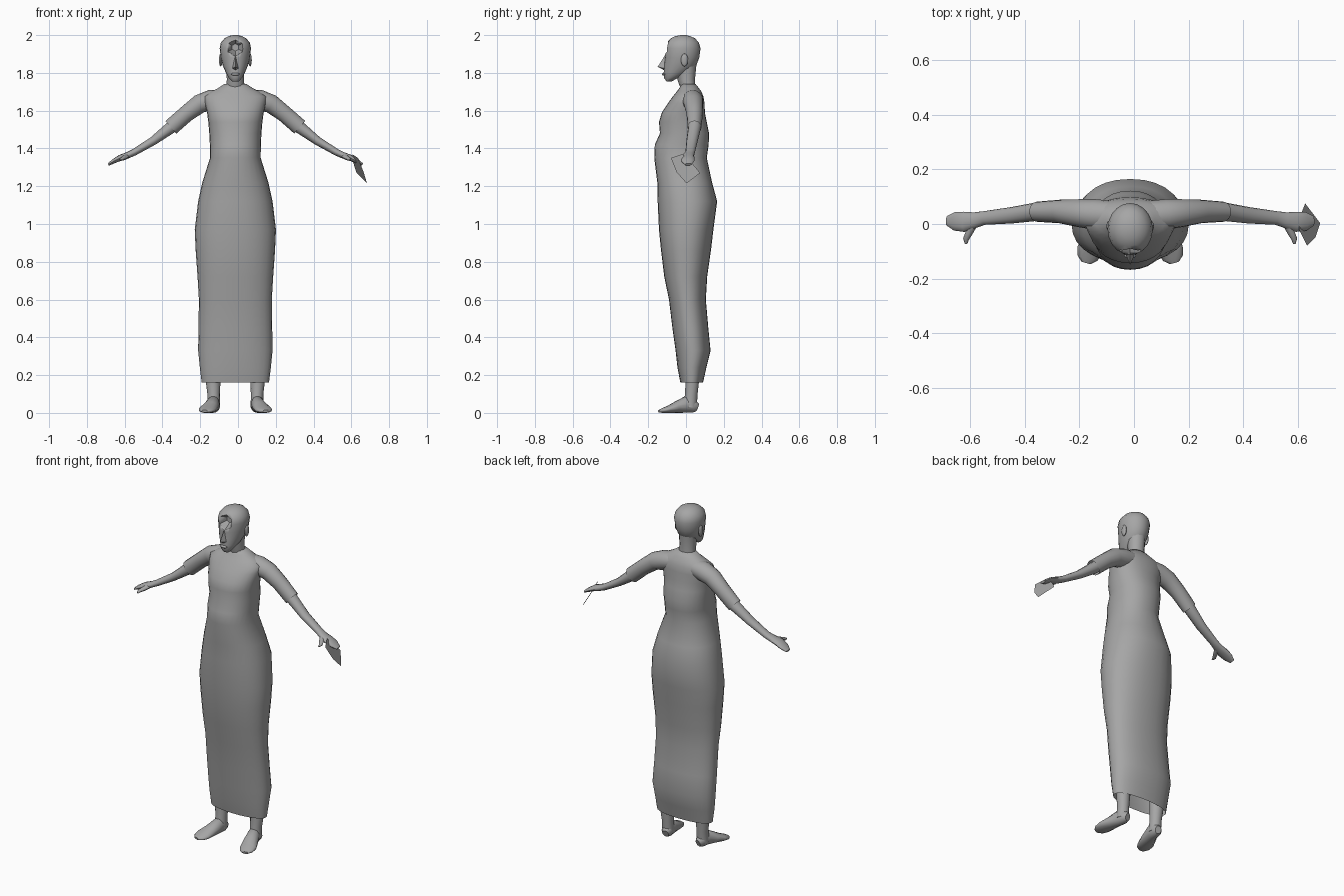
import bpy, bmesh, math
from mathutils import Vector

CX = -0.014  # body centre line

grey = bpy.data.materials.new("plain_grey")
grey.diffuse_color = (0.38, 0.38, 0.38, 1)


def finish(name, bm, angle=50):
    bmesh.ops.recalc_face_normals(bm, faces=bm.faces)
    me = bpy.data.meshes.new(name)
    bm.to_mesh(me)
    bm.free()
    me.materials.append(grey)
    me.shade_smooth()
    me.set_sharp_from_angle(angle=math.radians(angle))
    ob = bpy.data.objects.new(name, me)
    bpy.context.collection.objects.link(ob)
    return ob


def loft(name, rings, caps=(True, True), angle=50):
    bm = bmesh.new()
    vs = [[bm.verts.new(p) for p in r] for r in rings]
    n = len(vs[0])
    for a, b in zip(vs, vs[1:]):
        for i in range(n):
            j = (i + 1) % n
            bm.faces.new((a[i], a[j], b[j], b[i]))
    if caps[0]:
        bm.faces.new(vs[0][::-1])
    if caps[1]:
        bm.faces.new(vs[-1])
    return finish(name, bm, angle)


def spow(v, p):
    return math.copysign(abs(v) ** (2 / p), v)


def slices(rows, n, p=2.0):
    """Horizontal rings from rows of (z, half width, front y, back y)."""
    return [[Vector((CX + hw * spow(math.cos(2 * math.pi * i / n), p),
                     (yf + yb) / 2 + (yb - yf) / 2 * spow(math.sin(2 * math.pi * i / n), p), z))
             for i in range(n)] for z, hw, yf, yb in rows]


def tube(name, pts, side, n=12, caps=(True, True), sx=1):
    """Tube along (x, y, z, side radius, up radius), x measured from the centre line."""
    c = [Vector((CX + sx * p[0], p[1], p[2])) for p in pts]
    rings = []
    for i, p in enumerate(pts):
        t = (c[min(i + 1, len(c) - 1)] - c[max(i - 1, 0)]).normalized()
        s = (side - t * side.dot(t)).normalized()
        u = t.cross(s)
        rings.append([c[i] + s * p[3] * math.cos(2 * math.pi * k / n)
                      + u * p[4] * math.sin(2 * math.pi * k / n) for k in range(n)])
    return loft(name, rings, caps)


def ball(name, loc, scale, seg=12):
    bm = bmesh.new()
    bmesh.ops.create_uvsphere(bm, u_segments=seg, v_segments=8, radius=1)
    for v in bm.verts:
        v.co = Vector(loc) + Vector([a * b for a, b in zip(v.co, scale)])
    return finish(name, bm)


X, Y, Z = Vector((1, 0, 0)), Vector((0, 1, 0)), Vector((0, 0, 1))

# Long dress, open at the hem
loft("dress", slices([
    (0.16, 0.178, -0.03, 0.09), (0.24, 0.188, -0.045, 0.108), (0.33, 0.197, -0.055, 0.13),
    (0.45, 0.195, -0.072, 0.118), (0.60, 0.193, -0.09, 0.105), (0.72, 0.200, -0.115, 0.112),
    (0.86, 0.210, -0.132, 0.132), (0.97, 0.215, -0.143, 0.145), (1.12, 0.197, -0.15, 0.165),
    (1.22, 0.175, -0.152, 0.138), (1.35, 0.134, -0.168, 0.110), (1.42, 0.135, -0.165, 0.120),
    (1.48, 0.138, -0.138, 0.122), (1.54, 0.143, -0.143, 0.110), (1.59, 0.150, -0.128, 0.100),
    (1.64, 0.162, -0.095, 0.098), (1.675, 0.165, -0.07, 0.092), (1.70, 0.130, -0.05, 0.082),
    (1.72, 0.090, -0.035, 0.068), (1.742, 0.058, -0.022, 0.050)], 28, 2.2), (False, True), 60)

# Neck
tube("neck", [(0, 0.015, 1.70, 0.052, 0.036), (0, 0.002, 1.765, 0.045, 0.046),
              (0, 0.0, 1.84, 0.05, 0.055)], X)

# Head with a six-sided hollow in the forehead
head = loft("head", slices([
    (1.755, 0.018, -0.103, -0.075), (1.772, 0.034, -0.116, -0.045), (1.80, 0.050, -0.118, 0.015),
    (1.84, 0.067, -0.116, 0.055), (1.88, 0.077, -0.112, 0.07), (1.93, 0.083, -0.114, 0.077),
    (1.96, 0.077, -0.105, 0.068), (1.983, 0.057, -0.08, 0.048), (1.995, 0.035, -0.055, 0.022),
    (2.0, 0.012, -0.028, -0.002)], 20))
hollow = tube("forehead_cutter", [(0, -0.15, 1.935, 0.055, 0.055), (0, -0.10, 1.935, 0.045, 0.045),
                                  (0, -0.06, 1.935, 0.02, 0.02)], Z, 6)
hollow.hide_render = True
hollow.hide_viewport = True
cut = head.modifiers.new("hollow", "BOOLEAN")
cut.object = hollow
cut.solver = "EXACT"

# Nose, lips and ears
bm = bmesh.new()
nose = [bm.verts.new((CX + x, y, z)) for x, y, z in
        [(0, -0.112, 1.892), (-0.02, -0.105, 1.822), (0.02, -0.105, 1.822),
         (0, -0.15, 1.832), (0, -0.108, 1.81)]]
for f in [(0, 1, 3), (0, 3, 2), (1, 4, 3), (3, 4, 2), (0, 2, 4, 1)]:
    bm.faces.new([nose[i] for i in f])
finish("nose", bm)
ball("lips", (CX, -0.115, 1.793), (0.022, 0.012, 0.008))

for sx, label in ((-1, "right"), (1, "left")):
    ball(label + "_ear", (CX + sx * 0.078, -0.008, 1.868), (0.009, 0.019, 0.034))

    # Short sleeve with open cuff
    tube(label + "_sleeve", [
        (0.07, 0.03, 1.665, 0.055, 0.048), (0.13, 0.035, 1.655, 0.056, 0.055),
        (0.19, 0.04, 1.636, 0.051, 0.050), (0.26, 0.046, 1.583, 0.043, 0.044),
        (0.341, 0.045, 1.512, 0.037, 0.044)], Y, 16, (True, False), sx)

    # Bare forearm running into the hand
    tube(label + "_forearm", [
        (0.27, 0.045, 1.572, 0.034, 0.034), (0.345, 0.045, 1.508, 0.034, 0.032),
        (0.435, 0.032, 1.440, 0.030, 0.023), (0.535, 0.022, 1.380, 0.025, 0.018),
        (0.57, 0.014, 1.364, 0.029, 0.017), (0.61, 0.008, 1.350, 0.037, 0.016),
        (0.645, 0.010, 1.332, 0.034, 0.012), (0.672, 0.012, 1.315, 0.018, 0.007)], Y, 12, (True, True), sx)
    tube(label + "_thumb", [
        (0.575, 0.0, 1.36, 0.016, 0.013), (0.592, -0.035, 1.348, 0.013, 0.011),
        (0.602, -0.055, 1.343, 0.011, 0.009), (0.602, -0.072, 1.338, 0.005, 0.004)], X, 8, (True, True), sx)

    # Lower leg, and foot turned slightly outward
    tube(label + "_leg", [
        (0.118, 0.035, 0.40, 0.045, 0.048), (0.118, 0.034, 0.18, 0.040, 0.037),
        (0.115, 0.028, 0.10, 0.033, 0.034), (0.115, 0.022, 0.03, 0.034, 0.036)], X, 14, (True, True), sx)
    foot = tube(label + "_foot", [
        (0.108, 0.060, 0.028, 0.018, 0.022), (0.112, 0.042, 0.035, 0.031, 0.035),
        (0.117, 0.0, 0.045, 0.034, 0.045), (0.132, -0.05, 0.030, 0.042, 0.031),
        (0.148, -0.095, 0.018, 0.047, 0.019), (0.157, -0.125, 0.012, 0.038, 0.013),
        (0.162, -0.142, 0.009, 0.018, 0.007)], X, 14, (True, True), sx)
    for v in foot.data.vertices:  # flat sole
        v.co.z = max(v.co.z, 0.0)

# Thin hand fan
bm = bmesh.new()
bm.faces.new([bm.verts.new(p) for p in [
    (0.605, -0.02, 1.37), (0.635, -0.08, 1.35), (0.665, -0.05, 1.275),
    (0.683, 0.003, 1.215), (0.628, 0.075, 1.27), (0.61, 0.03, 1.325)]])
finish("hand_fan", bm)
